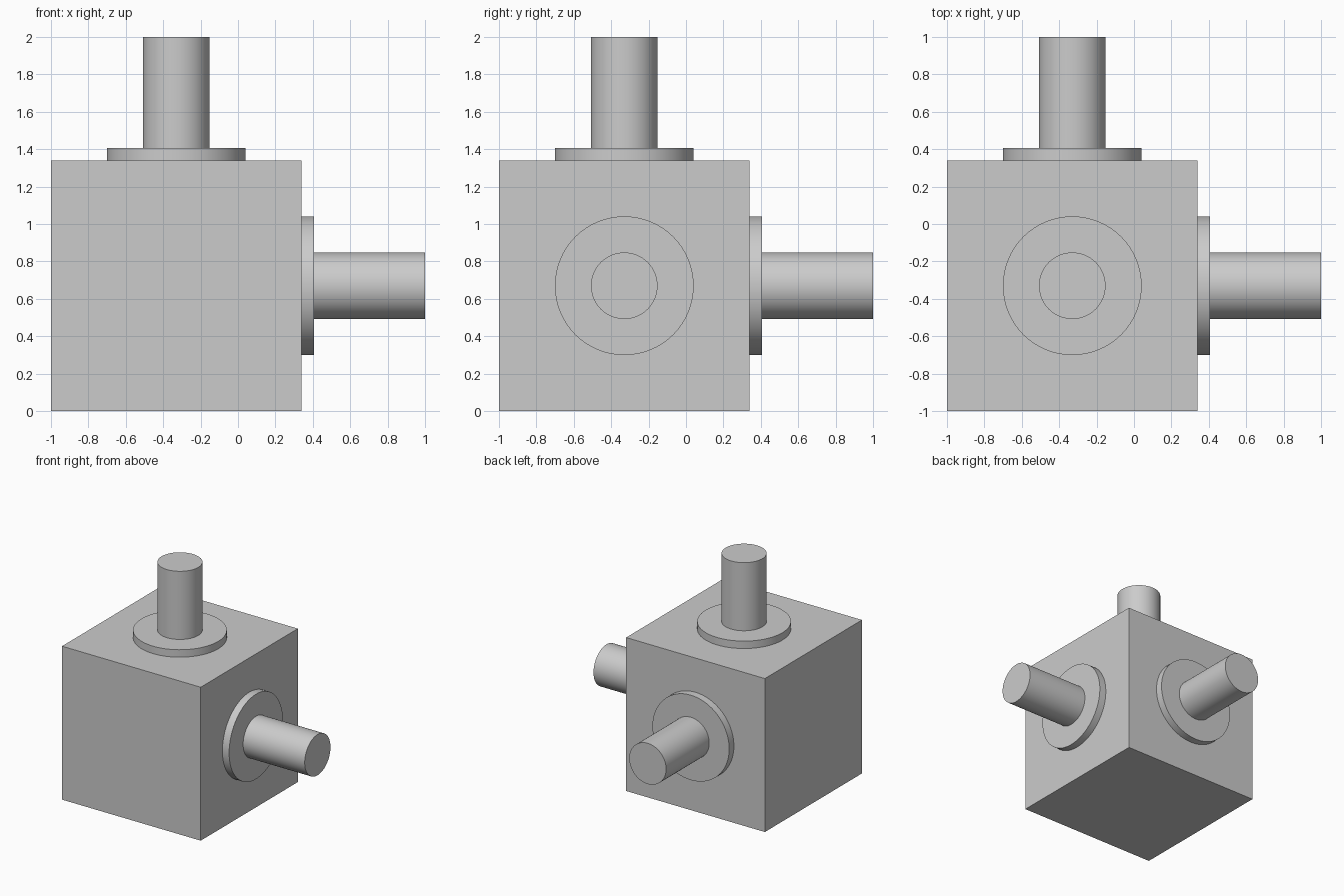
import bpy
import math
from mathutils import Vector

cube = bpy.data.objects.get("Cube")
if cube:
    bpy.data.objects.remove(cube, do_unlink=True)

grey = bpy.data.materials.new("light_grey")
grey.use_nodes = True
colour = (0.6, 0.6, 0.6, 1)
grey.diffuse_color = colour
grey.node_tree.nodes["Principled BSDF"].inputs["Base Color"].default_value = colour

SIZE = 1.34                              # housing edge length
CENTRE = Vector((-0.33, -0.33, 0.67))    # housing centre
FACE = SIZE / 2
FLANGE_END = FACE + 0.065
SHAFT_END = 1.33


def finish(name):
    obj = bpy.context.object
    obj.name = name
    obj.data.materials.append(grey)
    return obj


def disc(name, axis, radius, start, end):
    """Cylinder along an axis, between two distances from the housing centre."""
    bpy.ops.mesh.primitive_cylinder_add(
        vertices=64, radius=radius, depth=end - start,
        location=CENTRE + axis * (start + end) / 2,
        rotation=axis.to_track_quat('Z', 'Y').to_euler())
    finish(name)
    bpy.ops.object.shade_smooth_by_angle(angle=math.radians(30))


# Housing block
bpy.ops.mesh.primitive_cube_add(size=SIZE, location=CENTRE)
finish("housing")

# Flange and shaft on the left, back and top faces
for side, axis in (("left", Vector((1, 0, 0))),
                   ("back", Vector((0, 1, 0))),
                   ("top", Vector((0, 0, 1)))):
    disc(side + "_flange", axis, 0.371, FACE, FLANGE_END)
    disc(side + "_shaft", axis, 0.178, FLANGE_END, SHAFT_END)
